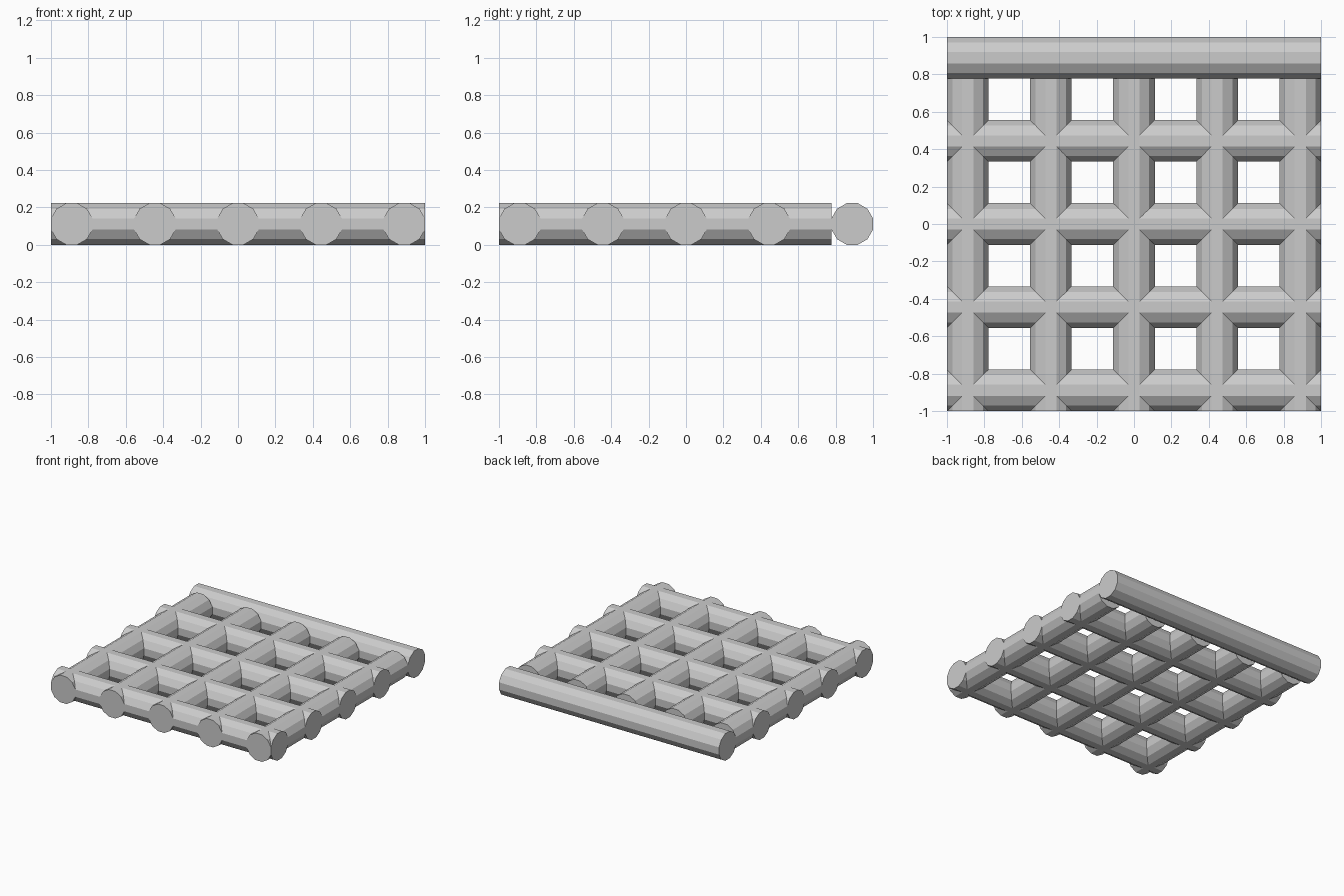
import bpy
from math import pi, cos

if "Cube" in bpy.data.objects:
    bpy.data.objects.remove(bpy.data.objects["Cube"])

APOTHEM = 1 / 9                       # half the flat-to-flat bar thickness
SIDES = 12
RADIUS = APOTHEM / cos(pi / SIDES)
SPACING = 4 / 9                       # bar pitch, five bars each way


def bar(name, axis, offset, start, end):
    """Twelve-sided bar with flats facing up, down and sideways."""
    mid = (start + end) / 2
    loc = (mid, offset, APOTHEM) if axis == 'X' else (offset, mid, APOTHEM)
    rot = (0, pi / 2, 0) if axis == 'X' else (pi / 2, 0, 0)
    bpy.ops.mesh.primitive_cylinder_add(vertices=SIDES, radius=RADIUS,
                                        depth=end - start)
    ob = bpy.context.object
    ob.name = name
    # turn half a facet so a flat lies on the ground
    ob.rotation_euler = (0, 0, pi / SIDES)
    bpy.ops.object.transform_apply(location=False, rotation=True, scale=False)
    ob.rotation_euler = rot
    ob.location = loc
    return ob


for i in range(5):
    p = (i - 2) * SPACING
    # cross bars run the full width; the last one is the back rail
    bar("back_rail" if i == 4 else f"cross_bar_{i + 1}", 'X', p, -1, 1)
    # long bars stop against the front of the back rail
    bar(f"long_bar_{i + 1}", 'Y', p, -1, 1 - 2 * APOTHEM)
